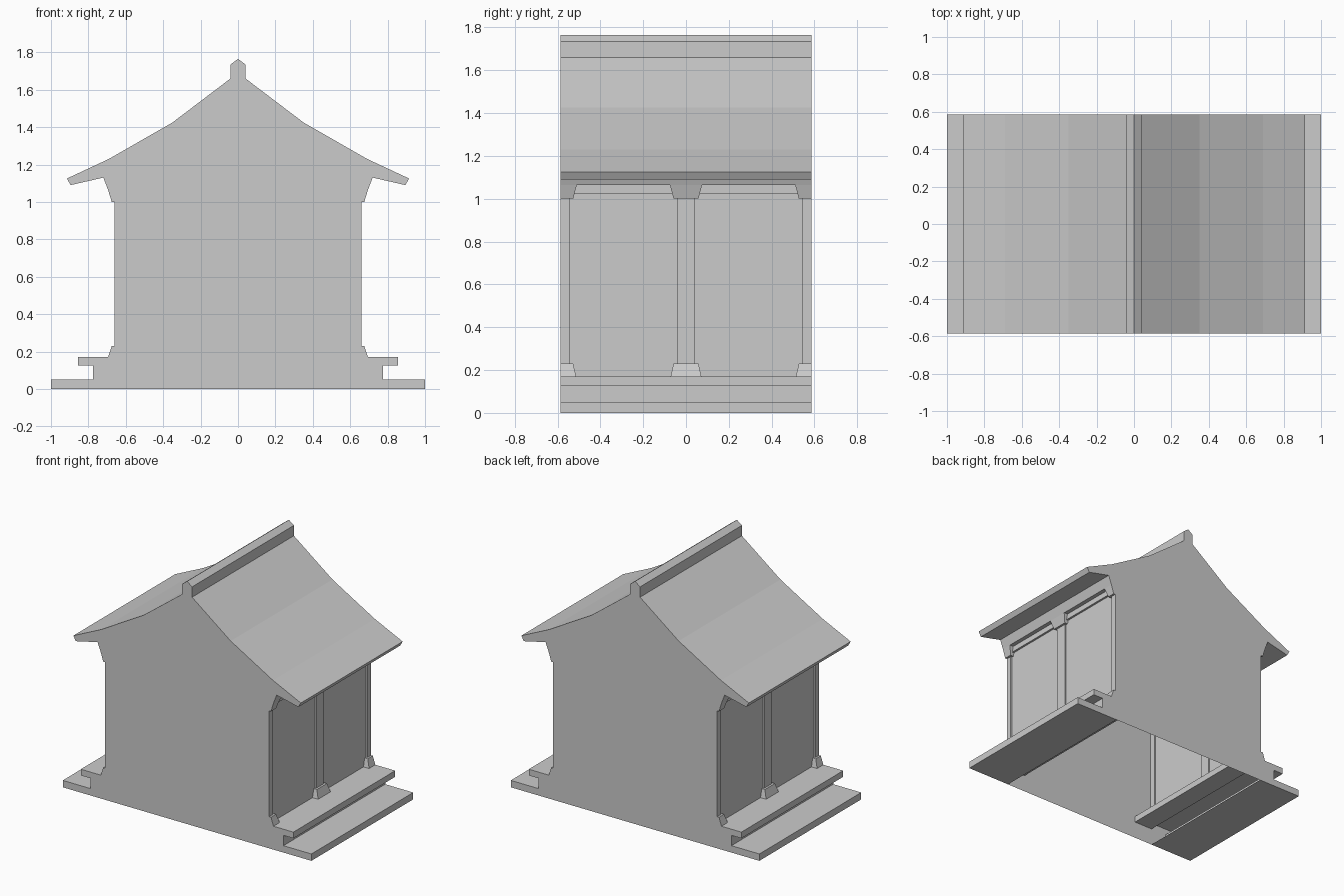
import bpy
import bmesh

cube = bpy.data.objects.get("Cube")
if cube:
    bpy.data.objects.remove(cube, do_unlink=True)

HALF = 0.585      # half depth of the building
WALL = 0.65       # x of the side walls

grey = bpy.data.materials.new("plain_grey")
grey.use_nodes = True
colour = (0.6, 0.6, 0.6, 1)
grey.diffuse_color = colour
grey.node_tree.nodes["Principled BSDF"].inputs["Base Color"].default_value = colour


def finish(bm, name, mirror=False):
    bmesh.ops.recalc_face_normals(bm, faces=bm.faces)
    mesh = bpy.data.meshes.new(name)
    bm.to_mesh(mesh)
    bm.free()
    mesh.materials.append(grey)
    obj = bpy.data.objects.new(name, mesh)
    bpy.context.collection.objects.link(obj)
    if mirror:
        obj.modifiers.new("both_sides", 'MIRROR').use_axis[0] = True
    return obj


def block(name, x0, low, high):
    """Mirrored block; low and high are (outer x, y min, y max, z)."""
    bm = bmesh.new()
    rings = []
    for x1, ya, yb, z in (low, high):
        ya, yb = max(ya, -HALF), min(yb, HALF)
        rings.append([bm.verts.new((x, y, z)) for x, y in
                      ((x0, ya), (x1, ya), (x1, yb), (x0, yb))])
    bm.faces.new(rings[0])
    bm.faces.new(rings[1])
    for i in range(4):
        j = (i + 1) % 4
        bm.faces.new((rings[0][i], rings[0][j], rings[1][j], rings[1][i]))
    return finish(bm, name, mirror=True)


# Shell: steps, walls, eaves, curved roof and ridge in one section, open below
half_section = [
    (WALL, 0), (1, 0), (1, 0.05), (0.775, 0.05), (0.775, 0.125), (0.855, 0.125),
    (0.855, 0.17), (WALL, 0.17), (WALL, 1.065), (0.695, 1.065), (0.72, 1.13),
    (0.895, 1.09), (0.915, 1.125), (0.69, 1.23), (0.35, 1.425),
    (0.04, 1.66), (0.04, 1.735), (0, 1.765)]
section = half_section + [(-x, z) for x, z in reversed(half_section[:-1])]
bm = bmesh.new()
front = [bm.verts.new((x, -HALF, z)) for x, z in section]
back = [bm.verts.new((x, HALF, z)) for x, z in section]
bm.faces.new(front)
bm.faces.new(back)
for i in range(len(section) - 1):
    bm.faces.new((front[i], front[i + 1], back[i + 1], back[i]))
finish(bm, "building_shell")

# Inner edge of the floor and the beam below the eaves
block("floor_ledge", 0.5, (WALL, -HALF, HALF, 0.125), (WALL, -HALF, HALF, 0.17))
block("eave_beam", 0.64, (0.665, -HALF, HALF, 1.025), (0.665, -HALF, HALF, 1.065))

# Columns with flared bases and capitals, the end ones cut by the gables
for name, y in (("front", -HALF), ("middle", 0), ("back", HALF)):
    def taper(part, x_low, w_low, z_low, x_high, w_high, z_high):
        block(name + part, 0.64, (x_low, y - w_low, y + w_low, z_low),
              (x_high, y - w_high, y + w_high, z_high))
    taper("_column", 0.66, 0.042, 0.17, 0.66, 0.042, 1.03)
    taper("_column_base", 0.695, 0.072, 0.17, 0.675, 0.058, 0.23)
    taper("_column_capital", 0.675, 0.058, 1.0, 0.695, 0.075, 1.065)
